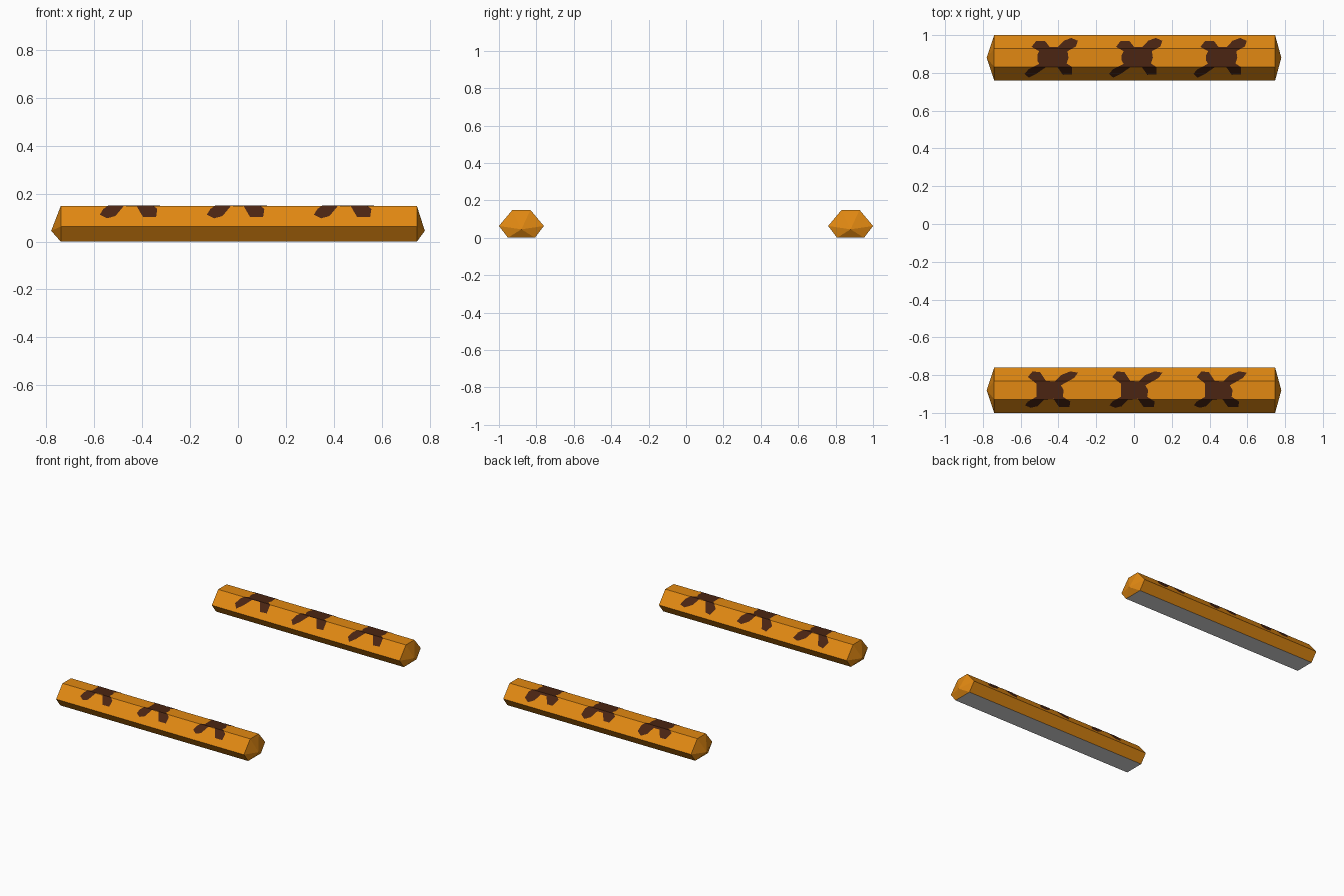
import bpy, bmesh

if "Cube" in bpy.data.objects:
    bpy.data.objects.remove(bpy.data.objects["Cube"])


def material(name, rgb):
    m = bpy.data.materials.new(name)
    m.diffuse_color = (*rgb, 1)
    m.use_nodes = True
    m.node_tree.nodes["Principled BSDF"].inputs["Base Color"].default_value = m.diffuse_color
    return m


ORANGE = material("amber_orange", (0.76, 0.25, 0.006))
BROWN = material("dark_brown", (0.07, 0.018, 0.006))
GREY = material("light_grey", (0.72, 0.72, 0.72))

TOP_Z, MID_Z, TIP_Z = 0.149, 0.063, 0.045
TOP_W, MID_W, BOTTOM_W = 0.048, 0.12, 0.072
X_MIN, X_MAX, TIP_X = -0.74, 0.747, 0.78
CENTRE_Y = 0.88


def finish(bm, name, y, mats):
    mesh = bpy.data.meshes.new(name)
    bm.to_mesh(mesh)
    bm.free()
    for m in mats:
        mesh.materials.append(m)
    ob = bpy.data.objects.new(name, mesh)
    ob.location.y = y
    bpy.context.collection.objects.link(ob)


# Six-sided bar with shallow pointed ends and a grey underside
def make_bar(name, y):
    section = [(-BOTTOM_W, 0), (BOTTOM_W, 0), (MID_W, MID_Z),
               (TOP_W, TOP_Z), (-TOP_W, TOP_Z), (-MID_W, MID_Z)]
    bm = bmesh.new()
    left = [bm.verts.new((X_MIN, *p)) for p in section]
    right = [bm.verts.new((X_MAX, *p)) for p in section]
    tip_l = bm.verts.new((-TIP_X, 0, TIP_Z))
    tip_r = bm.verts.new((TIP_X, 0, TIP_Z))
    for i in range(6):
        j = (i + 1) % 6
        bm.faces.new((left[i], left[j], right[j], right[i]))
        bm.faces.new((left[j], left[i], tip_l))
        bm.faces.new((right[i], right[j], tip_r))
    bmesh.ops.recalc_face_normals(bm, faces=bm.faces)
    bm.normal_update()
    for f in bm.faces:
        f.material_index = 1 if f.normal.z < -0.9 else 0
    finish(bm, name, y, [ORANGE, GREY])


# Cross-shaped painted mark, creased at the bar's edges and draped over them
def make_mark(name, x, y, outline):
    bm = bmesh.new()
    hub = bm.verts.new((x, 0, 0))
    rim = [bm.verts.new((x + px / 100, py / 100, 0)) for px, py in outline]
    for i, v in enumerate(rim):
        bm.faces.new((hub, v, rim[(i + 1) % len(rim)]))
    for cut in (-TOP_W, TOP_W):
        bmesh.ops.bisect_plane(bm, geom=bm.verts[:] + bm.edges[:] + bm.faces[:],
                               plane_co=(0, cut, 0), plane_no=(0, 1, 0))
    slope = (TOP_Z - MID_Z) / (MID_W - TOP_W)
    for v in bm.verts:
        v.co.z = TOP_Z + 0.002 - max(0, abs(v.co.y) - TOP_W) * slope
    bm.normal_update()
    finish(bm, name, y, [BROWN])


# Mark outlines in hundredths of a unit around each mark's centre
BACK_OUTLINE = [(8, 3.5), (12.5, 6), (13.5, 9), (10, 10.5), (6, 9), (3, 5.8),
                (-1.5, 5.8), (-4, 9), (-8.5, 9), (-11, 5.8), (-7, 3.5), (-8, 1.5),
                (-8, -1.5), (-7, -3.2), (-12.5, -6), (-14.8, -8.5), (-12.5, -10.5),
                (-8.5, -8.5), (-3.5, -5), (2.7, -5), (5.5, -9), (10.5, -8.8),
                (10.5, -5), (7.5, -3), (8.5, 0)]
FRONT_OUTLINE = [(6, 2.6), (13, 6.5), (15, 9.3), (11, 10), (6, 8), (2.5, 4.5),
                 (-2, 5), (-5, 9.5), (-9, 10), (-11.5, 7), (-7, 3.5), (-7, 0.5),
                 (-7, -3.5), (-11.5, -6), (-13, -8), (-10, -9.3), (-6.5, -8.5),
                 (-3, -5), (2, -4.5), (5, -8.8), (10.5, -8.8), (11, -6),
                 (7, -3.5), (7.5, 0)]

for side, y, outline, centre_x in (("front", -CENTRE_Y, FRONT_OUTLINE, 0.0),
                                   ("back", CENTRE_Y, BACK_OUTLINE, 0.015)):
    make_bar(side + "_bar", y)
    for i, place in enumerate(("left", "middle", "right")):
        make_mark(f"{side}_mark_{place}", centre_x + (i - 1) * 0.447, y, outline)
